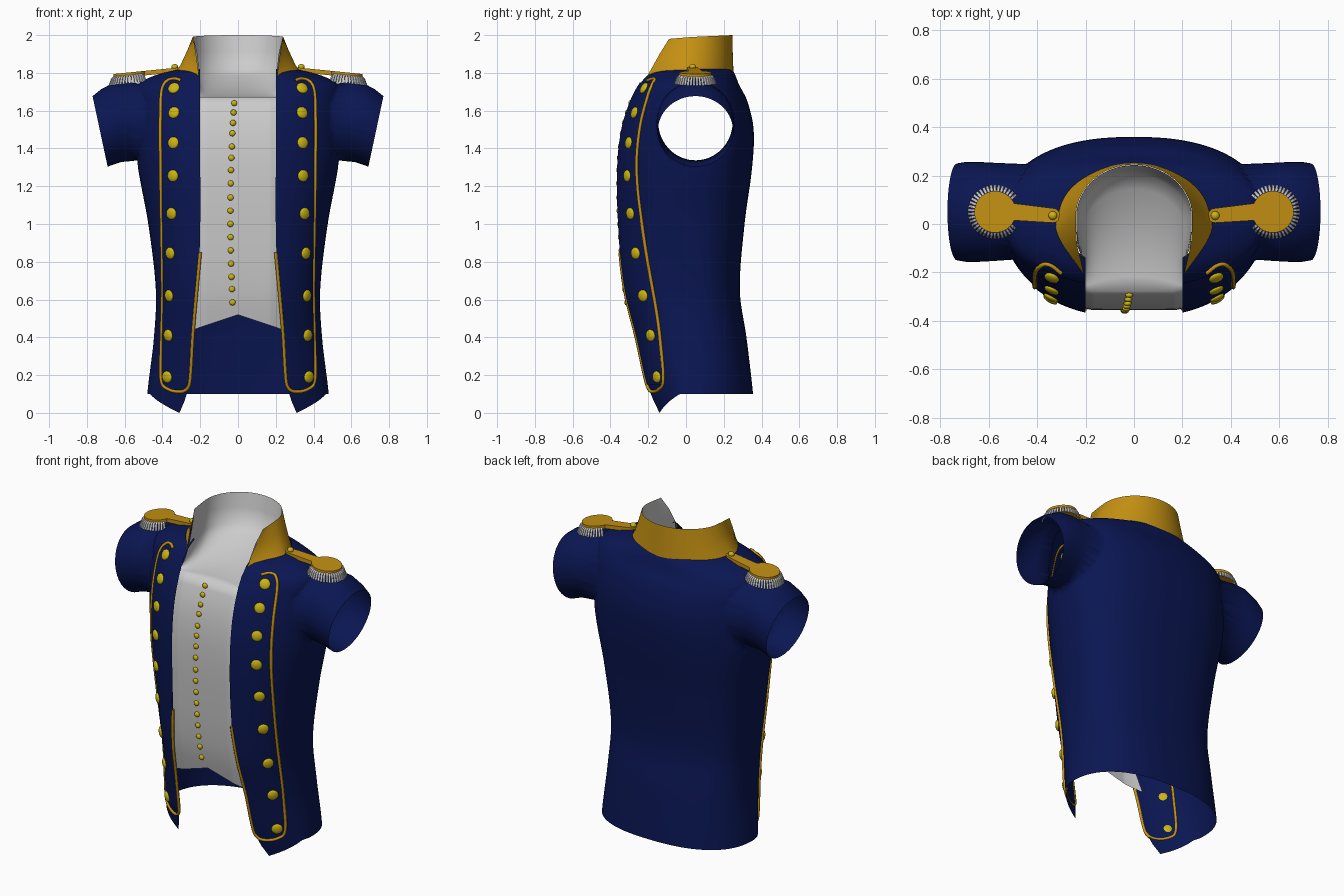
import bpy, bmesh
from math import sin, cos, pi, acos, atan2
from mathutils import Vector, Matrix

if "Cube" in bpy.data.objects:
    bpy.data.objects.remove(bpy.data.objects["Cube"])

def material(name, rgb):
    m = bpy.data.materials.new(name)
    m.diffuse_color = (*rgb, 1)
    m.use_nodes = True
    m.node_tree.nodes["Principled BSDF"].inputs["Base Color"].default_value = m.diffuse_color
    return m

NAVY = material("navy", (0.003, 0.008, 0.085))
GOLD = material("gold", (0.55, 0.28, 0.006))
BRASS = material("brass", (0.60, 0.46, 0.006))
WHITE = material("white", (0.75, 0.75, 0.75))

def finish(bm, name, mat, smooth=True):
    bmesh.ops.recalc_face_normals(bm, faces=bm.faces)
    me = bpy.data.meshes.new(name)
    bm.to_mesh(me)
    bm.free()
    me.materials.append(mat)
    for p in me.polygons:
        p.use_smooth = smooth
    ob = bpy.data.objects.new(name, me)
    bpy.context.collection.objects.link(ob)
    return ob

def grid(rows):
    """Quad sheet from rows of points."""
    bm = bmesh.new()
    vs = [[bm.verts.new(p) for p in r] for r in rows]
    for a, b in zip(vs, vs[1:]):
        for i in range(len(a) - 1):
            bm.faces.new((a[i], a[i + 1], b[i + 1], b[i]))
    return bm

def spline(tab, t):
    """Smooth interpolation of a table keyed by its first column."""
    t = min(max(t, tab[0][0]), tab[-1][0])
    i = next(k for k in range(len(tab) - 1) if t <= tab[k + 1][0])
    def slope(k, c):
        a, b = tab[max(k - 1, 0)], tab[min(k + 1, len(tab) - 1)]
        return (b[c] - a[c]) / (b[0] - a[0])
    h = tab[i + 1][0] - tab[i][0]
    u = (t - tab[i][0]) / h
    return [(2*u**3 - 3*u*u + 1) * tab[i][c] + (u**3 - 2*u*u + u) * h * slope(i, c)
            + (3*u*u - 2*u**3) * tab[i + 1][c] + (u**3 - u*u) * h * slope(i + 1, c)
            for c in range(1, len(tab[0]))]

# Body profile: z, half width, front y, back y, half opening, front roundness, back roundness
BODY = [(0, .48, -.20, .36, .31, 1.9, 2.4), (.1, .48, -.235, .355, .272, 1.95, 2.4),
        (.4, .445, -.293, .32, .24, 2.35, 2.5), (.65, .435, -.345, .285, .212, 2.6, 2.5),
        (1.0, .475, -.372, .31, .2, 2.5, 2.5), (1.3, .53, -.377, .35, .2, 2.3, 2.4),
        (1.5, .55, -.357, .358, .2, 2.15, 2.3), (1.65, .55, -.31, .325, .2, 2.1, 2.3),
        (1.74, .53, -.262, .28, .2, 2.1, 2.2), (1.79, .43, -.228, .26, .2, 2.05, 2.1),
        (1.82, .31, -.19, .245, .2, 2, 2)]
CY = .03

def front_y(x, z):
    w, yf, _, _, n, _ = spline(BODY, z)
    return CY + (yf - CY) * max(1 - min(abs(x) / w, 1) ** n, 0) ** (1 / n)

# Jacket body: open-fronted shell
def jacket_row(zr, cols=44):
    half = []
    for i in range(cols + 1):
        s = i / cols
        z = zr + .1 * min(1, s / .28) * (1 - zr / 1.82)
        w, yf, yb, x0, nf, nb = spline(BODY, z)
        t0 = -acos((x0 / w) ** (nf / 2))
        t = t0 + s * (pi / 2 - t0)
        b, n = (yf - CY, nf) if t < 0 else (yb - CY, nb)
        x = 0 if i == cols else w * abs(cos(t)) ** (2 / n)
        half.append((x, CY + b * abs(sin(t)) ** (2 / n), z))
    return half + [(-x, y, z) for x, y, z in reversed(half[:-1])]

levels = [1.62 * i / 50 for i in range(50)] + [1.62 + .2 * i / 20 for i in range(21)]
bm = grid([jacket_row(z) for z in levels])

# Armholes cut out of the shell, sleeves extruded from their rims
AY, AZ, RY, RZ = .05, 1.54, .197, .203
cut = []
for f in bm.faces:
    c = f.calc_center_median()
    if abs(c.x) > .4 and ((c.y - AY) / RY) ** 2 + ((c.z - AZ) / RZ) ** 2 < 1:
        cut.append(f)
bmesh.ops.delete(bm, geom=cut, context='FACES')
angle = lambda v: atan2((v.co.z - AZ) / RZ, (v.co.y - AY) / RY)
for side in (1, -1):
    rim = [e for e in bm.edges if e.is_boundary and
           all(v.co.x * side > .35 and 1.25 < v.co.z < 1.81 for v in e.verts)]
    ang = {v: angle(v) for e in rim for v in e.verts}
    for v, a in ang.items():
        v.co.y, v.co.z = AY + RY * cos(a), AZ + RZ * sin(a)
    # x, tilt, centre z, radius y, radius z
    for x, tilt, cz, ry, rz in ((.585, .01, 1.543, .203, .211), (.64, .02, 1.538, .206, .210),
                                (.695, .03, 1.513, .206, .20), (.73, .04, 1.49, .2, .187)):
        old = {tuple(v.co): a for v, a in ang.items()}
        geo = bmesh.ops.extrude_edge_only(bm, edges=rim)['geom']
        rim = [g for g in geo if isinstance(g, bmesh.types.BMEdge)]
        ang = {v: old[tuple(v.co)] for v in geo if isinstance(v, bmesh.types.BMVert)}
        for v, a in ang.items():
            v.co = (side * (x + tilt * sin(a)), .05 + ry * cos(a), cz + rz * sin(a))
finish(bm, "jacket", NAVY)

# Neck-shaped row: front ends, sides, then round the back
def neck_row(xf, yf, w, ym, yb, zf, zs, zb, n=12):
    half = []
    for i in range(n):
        u = i / n
        half.append((xf + (w - xf) * sin(u * pi / 2), yf + (ym - yf) * u, zf + (zs - zf) * u))
    for i in range(2 * n + 1):
        t = i / (2 * n) * pi / 2
        half.append((w * cos(t), ym + (yb - ym) * sin(t), zs + (zb - zs) * sin(t)))
    return half + [(-x, y, z) for x, y, z in reversed(half[:-1])]

# Standing collar
finish(grid([neck_row(.21, -.225, .335, -.02, .252, 1.75, 1.80, 1.785),
             neck_row(.21, -.19, .305, 0, .25, 1.81, 1.84, 1.84),
             neck_row(.222, -.14, .268, .02, .247, 1.90, 1.92, 1.92),
             neck_row(.235, -.09, .24, .03, .245, 1.98, 1.99, 2.0)]), "collar", GOLD)

# Shirt: collar lining, sloping neck floor and front panel in one sheet
def panel_row(k):
    half = []
    ze, zc = 1.67 + (.43 - 1.67) * k, 1.67 + (.52 - 1.67) * k
    xf = spline(BODY, ze)[3] + .03
    for i in range(37):
        q = i / 36
        x, z = xf * (1 - q), ze + (zc - ze) * q
        half.append((x, front_y(max(x, .17), z) + .01, z))
    return half + [(-x, y, z) for x, y, z in reversed(half[:-1])]

rows = [neck_row(.234, -.09, .238, .03, .243, 1.98, 1.99, 2.0),
        neck_row(.215, -.14, .235, .02, .225, 1.90, 1.91, 1.91),
        neck_row(.205, -.185, .225, 0, .205, 1.81, 1.82, 1.82)]
neck, chest = rows[-1], panel_row(0)
for i in range(1, 8):
    k = i / 8
    e = 1 - (1 - k) ** 2
    rows.append([(a[0] + (b[0] - a[0]) * k, a[1] + (b[1] - a[1]) * k, a[2] + (b[2] - a[2]) * e)
                 for a, b in zip(neck, chest)])
rows += [panel_row(i / 24) for i in range(25)]
finish(grid(rows), "shirt", WHITE)

# Buttons: flattened balls facing along the surface normal
def button(name, x, z, r, depth, lift=0, normal=None, y=None):
    if y is None:
        y = front_y(x, z) - lift
    if normal is None:
        e = .01
        normal = Vector(((front_y(x + e, z) - front_y(x - e, z)) / (2 * e), -1,
                         (front_y(x, z + e) - front_y(x, z - e)) / (2 * e)))
    bm = bmesh.new()
    rot = Vector(normal).to_track_quat('Z', 'Y').to_matrix().to_4x4()
    bmesh.ops.create_uvsphere(bm, u_segments=16, v_segments=10, radius=1, matrix=
                              Matrix.Translation((x, y, z)) @ rot @ Matrix.Diagonal((r, r, depth, 1)))
    finish(bm, name, BRASS)

for i, z in enumerate((1.64, 1.59, 1.535, 1.48, 1.41, 1.35, 1.285, 1.215, 1.14,
                       1.07, 1.0, .93, .86, .79, .72, .655, .585)):
    x = -.02 - .02 * sin(pi * min(1, i / 16 * .85))
    button("shirt_button", x, z, .016, .011, normal=(0, -1, 0), y=front_y(.17, z) + .006)

# Lapel trim path (x, z) running from the opening, round the hem, up to the collar
TRIM = [(.2, .85), (.236, .45), (.25, .22), (.262, .14), (.3, .112), (.37, .125), (.408, .18),
        (.405, .4), (.4, .65), (.405, 1.0), (.41, 1.3), (.411, 1.55), (.405, 1.7),
        (.38, 1.755), (.34, 1.77), (.3, 1.76)]
TRIM = [(i, x, z) for i, (x, z) in enumerate(TRIM)]
BIG = [(1.72, .34), (1.59, .34), (1.43, .343), (1.255, .345), (1.055, .353),
       (.845, .36), (.62, .366), (.41, .37), (.19, .376)]

def epaulette(side):
    place = lambda x, y, z: (side * x, y, z + 1.818 - .1 * (x - .32))
    # Strap and round pad
    a0 = .42
    outline = [(.573 + .086 * cos(t), .05 + .086 * sin(t)) for t in
               [-pi + a0 + (2 * pi - 2 * a0) * i / 32 for i in range(33)]]
    outline += [(.335 + .03 * cos(t), .035 + .03 * sin(t)) for t in
                [pi / 2 + pi * i / 8 for i in range(9)]]
    bm = bmesh.new()
    f = bm.faces.new([bm.verts.new(place(x, y, -.014)) for x, y in outline])
    top = bmesh.ops.extrude_face_region(bm, geom=[f])['geom']
    bmesh.ops.translate(bm, vec=(0, 0, .024), verts=[v for v in top if isinstance(v, bmesh.types.BMVert)])
    finish(bm, "epaulette", GOLD, False)
    # Fringe strands splayed round the pad
    bm = bmesh.new()
    for i in range(34):
        t = -2.45 + 4.9 * i / 33
        d, n = Vector((cos(t), sin(t))), Vector((-sin(t), cos(t))) * .0055
        c = Vector((.573, .05))
        loops = []
        for r, z in ((.076, .004), (.098, -.012), (.112, -.048)):
            loops.append([bm.verts.new(place(*(c + d * rr + n * s), z))
                          for rr, s in ((r, -1), (r, 1), (r - .008, 1), (r - .008, -1))])
        for a, b in zip(loops, loops[1:]):
            for k in range(4):
                bm.faces.new((a[k], a[(k + 1) % 4], b[(k + 1) % 4], b[k]))
        bm.faces.new(loops[0])
        bm.faces.new(loops[-1])
    finish(bm, "epaulette_fringe", WHITE, False)
    button("epaulette_button", side * .335, 1.832, .018, .015, normal=(0, 0, 1), y=.035)

for side in (1, -1):
    # Raised lapel facing
    rows = []
    for i in range(41):
        z = .15 + 1.6 * i / 40
        xi = spline(BODY, z)[3]
        xs = [xi + (.403 - xi) * k / 12 for k in range(13)]
        rows.append([(side * x, front_y(x, z) - .007, z) for x in xs])
    finish(grid(rows), "lapel", NAVY)
    # Gold piping
    cu = bpy.data.curves.new("lapel_trim", 'CURVE')
    cu.dimensions, cu.bevel_depth, cu.bevel_resolution = '3D', .009, 1
    pts = [spline(TRIM, i / 5) for i in range((len(TRIM) - 1) * 5 + 1)]
    sp = cu.splines.new('POLY')
    sp.points.add(len(pts) - 1)
    for p, (x, z) in zip(sp.points, pts):
        p.co = (side * x, front_y(x, z) - .005, z, 1)
    cu.materials.append(GOLD)
    bpy.context.collection.objects.link(bpy.data.objects.new("lapel_trim", cu))
    for z, x in BIG:
        button("lapel_button", side * x, z, .032, .013, .01)
    epaulette(side)
